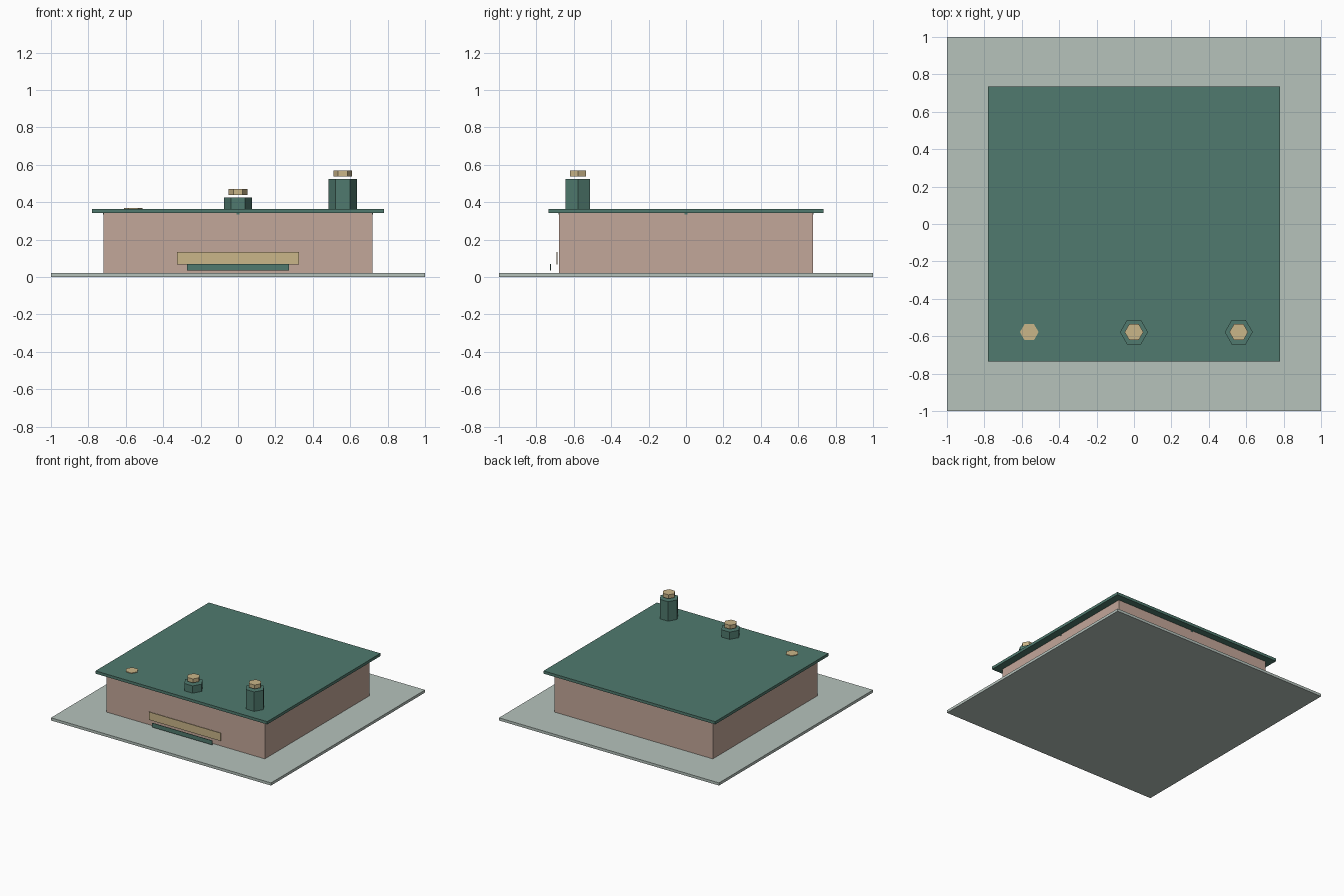
import bpy
from math import pi

cube = bpy.data.objects.get("Cube")
if cube:
    bpy.data.objects.remove(cube, do_unlink=True)


def material(name, r, g, b):
    m = bpy.data.materials.new(name)
    m.use_nodes = True
    m.diffuse_color = (r, g, b, 1)
    m.node_tree.nodes["Principled BSDF"].inputs["Base Color"].default_value = (r, g, b, 1)
    return m


green = material("deep_green", 0.08, 0.195, 0.157)
pale = material("pale_sage", 0.465, 0.54, 0.5)
clay = material("dusty_clay", 0.545, 0.385, 0.32)
tan = material("warm_tan", 0.59, 0.465, 0.25)


def finish(name, mat):
    ob = bpy.context.object
    ob.name = name
    ob.data.materials.append(mat)
    return ob


def box(name, mat, x, y, z0, z1, sx, sy):
    bpy.ops.mesh.primitive_cube_add(size=1, location=(x, y, (z0 + z1) / 2))
    ob = finish(name, mat)
    ob.scale = (sx, sy, z1 - z0)
    return ob


def hexagon(name, mat, x, y, z0, z1, radius):
    bpy.ops.mesh.primitive_cylinder_add(vertices=6, radius=radius, depth=z1 - z0,
                                        location=(x, y, (z0 + z1) / 2),
                                        rotation=(0, 0, pi / 6))
    return finish(name, mat)


# Ground slab, main body and overhanging lid
box("ground_slab", pale, 0, 0, 0, 0.022, 2, 2)
box("body", clay, 0, 0, 0.022, 0.342, 1.44, 1.36)
box("lid", green, 0, 0, 0.342, 0.365, 1.56, 1.47)

# Thin plates standing just ahead of the front wall
box("front_panel", tan, 0, -0.69, 0.068, 0.133, 0.65, 0.004)
box("front_step", green, 0, -0.725, 0.035, 0.07, 0.545, 0.004)

# Row of hexagonal posts with floating caps, rising towards the left
row_y = -0.578
hexagon("low_cap", tan, -0.56, row_y, 0.362, 0.37, 0.05)
for label, x, top in (("middle", 0, 0.425), ("tall", 0.56, 0.525)):
    hexagon(label + "_post", green, x, row_y, 0.36, top, 0.075)
    hexagon(label + "_cap", tan, x, row_y, top + 0.013, top + 0.045, 0.05)

# Tiny tabs under the lid at the middle of each wall
for side in (-1, 1):
    box("wall_tab", green, 0, side * 0.68, 0.333, 0.342, 0.018, 0.006)
    box("end_tab", green, side * 0.72, 0, 0.333, 0.342, 0.006, 0.018)
